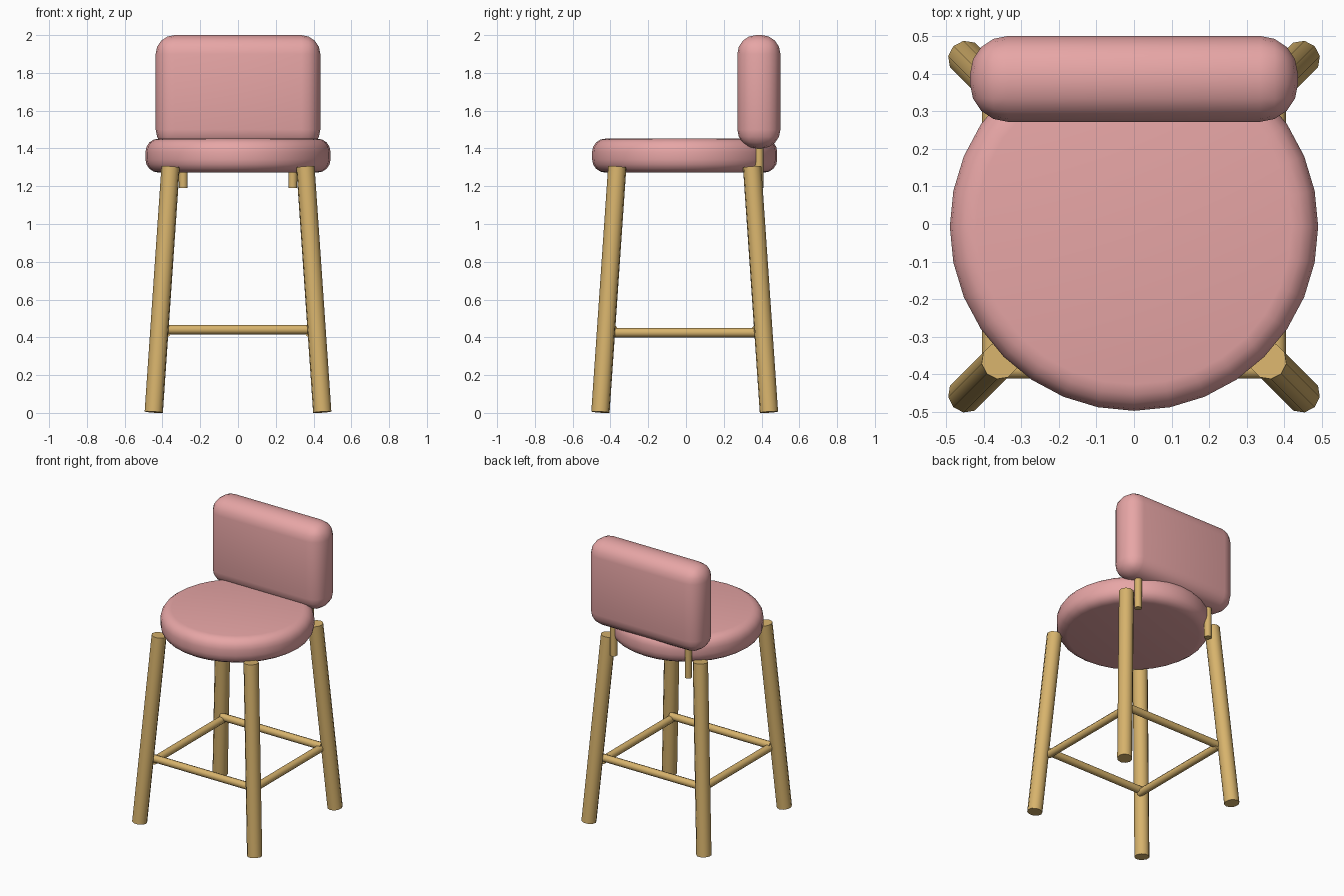
import bpy, bmesh, math
from mathutils import Vector

if "Cube" in bpy.data.objects:
    bpy.data.objects.remove(bpy.data.objects["Cube"])

OY = -0.007  # the base sits slightly forward of the backrest


def material(name, color):
    m = bpy.data.materials.new(name)
    m.diffuse_color = color
    m.use_nodes = True
    m.node_tree.nodes["Principled BSDF"].inputs["Base Color"].default_value = m.diffuse_color
    return m


pink = material("pink_upholstery", (0.80, 0.38, 0.38, 1))
wood = material("light_wood", (0.68, 0.45, 0.15, 1))


def finish(obj, name, mat, angle):
    obj.name = name
    obj.data.materials.append(mat)
    bpy.ops.object.shade_smooth_by_angle(angle=math.radians(angle))


def rod(name, a, b, radius, sides):
    a, b = Vector(a), Vector(b)
    d = b - a
    bpy.ops.mesh.primitive_cylinder_add(vertices=sides, radius=radius, depth=d.length,
                                        location=(a + b) / 2,
                                        rotation=d.to_track_quat('Z', 'Y').to_euler())
    finish(bpy.context.object, name, wood, 40)


def round_edges(obj, width, segments):
    # bevel only the sharp edges, in place
    bm = bmesh.new()
    bm.from_mesh(obj.data)
    sharp = [e for e in bm.edges if e.calc_face_angle(0) > math.radians(60)]
    bmesh.ops.bevel(bm, geom=sharp, offset=width, segments=segments,
                    profile=0.5, affect='EDGES')
    bm.to_mesh(obj.data)
    bm.free()


# Round cushioned seat
bpy.ops.mesh.primitive_cylinder_add(vertices=32, radius=0.49, depth=0.18, location=(0, OY, 1.362))
seat = bpy.context.object
round_edges(seat, 0.07, 4)
finish(seat, "seat", pink, 40)

# Rounded backrest cushion
bpy.ops.mesh.primitive_cube_add(size=1, location=(0, 0.386, 1.70))
back = bpy.context.object
back.scale = (0.872, 0.228, 0.60)
bpy.ops.object.transform_apply(location=False, rotation=False, scale=True)
round_edges(back, 0.10, 4)
finish(back, "backrest", pink, 40)

# Splayed legs and backrest posts
for sx, side in ((-1, "left"), (1, "right")):
    for sy, end in ((-1, "front"), (1, "back")):
        rod(f"{end}_{side}_leg", (sx * 0.446, sy * 0.446 + OY, 0.004),
            (sx * 0.357, sy * 0.357 + OY, 1.302), 0.049, 10)
    rod(f"{side}_back_post", (sx * 0.29, 0.387, 1.19), (sx * 0.29, 0.387, 1.60), 0.024, 10)
    # Side rung
    rod(f"{side}_rung", (sx * 0.38, -0.39 + OY, 0.425), (sx * 0.38, 0.39 + OY, 0.425), 0.025, 10)

# Front and back rungs, slightly higher than the side ones
for sy, end in ((-1, "front"), (1, "back")):
    rod(f"{end}_rung", (-0.39, sy * 0.38 + OY, 0.441), (0.39, sy * 0.38 + OY, 0.441), 0.025, 10)
